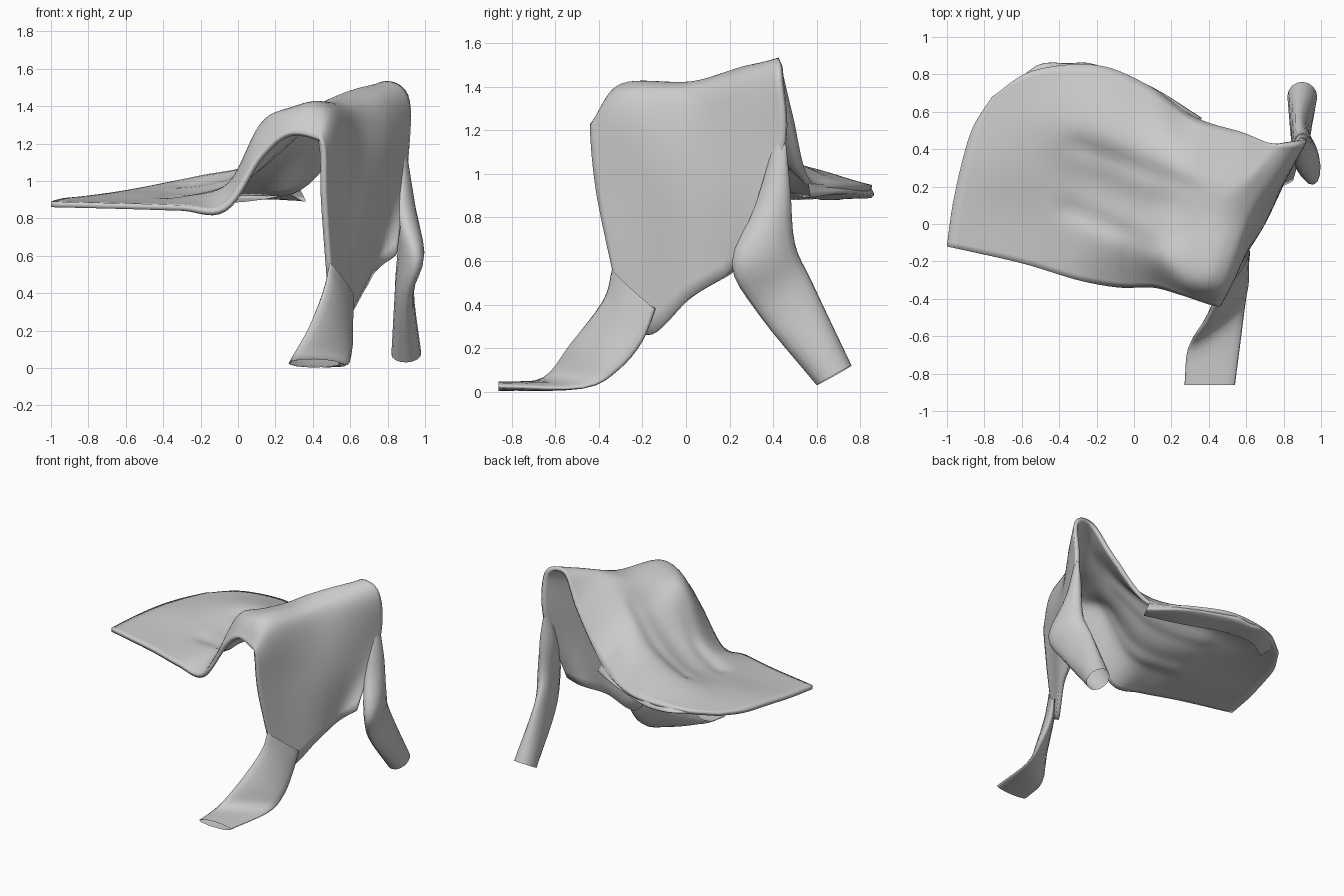
import bpy
from math import cos, sin, pi, exp
from mathutils import Vector
from mathutils.geometry import intersect_point_line

if "Cube" in bpy.data.objects:
    bpy.data.objects.remove(bpy.data.objects["Cube"])


def spline(pts, n):
    """Sample a Catmull-Rom curve through pts with n steps per span."""
    p = [Vector(q) for q in pts]
    p = [2 * p[0] - p[1]] + p + [2 * p[-1] - p[-2]]
    out = []
    for i in range(1, len(p) - 2):
        a, b, c, d = p[i - 1:i + 3]
        for k in range(n):
            t = k / n
            out.append(0.5 * (2 * b + (c - a) * t + (2 * a - 5 * b + 4 * c - d) * t**2
                              + (3 * b - a - 3 * c + d) * t**3))
    return out + [p[-2]]


def surface(name, grid, closed=False):
    """Skin a grid of points with smooth quads."""
    rows, cols = len(grid), len(grid[0])
    faces = []
    for i in range(rows - 1):
        for j in range(cols if closed else cols - 1):
            k = (j + 1) % cols
            faces.append((i * cols + j, (i + 1) * cols + j, (i + 1) * cols + k, i * cols + k))
    me = bpy.data.meshes.new(name)
    me.from_pydata([v for r in grid for v in r], [], faces)
    ob = bpy.data.objects.new(name, me)
    bpy.context.collection.objects.link(ob)
    for f in me.polygons:
        f.use_smooth = True
    return ob


def sleeve(name, sections):
    """Flattened tube; each section is edge, opposite edge, half thickness."""
    P = spline([s[0] for s in sections], 4)
    Q = spline([s[1] for s in sections], 4)
    T = spline([(s[2], 0, 0) for s in sections], 4)
    mid = [(p + q) / 2 for p, q in zip(P, Q)]
    grid = []
    for i, (p, q, t) in enumerate(zip(P, Q, T)):
        along = mid[min(i + 1, len(mid) - 1)] - mid[max(i - 1, 0)]
        half = (q - p) / 2
        thin = along.cross(half).normalized() * t.x
        grid.append([mid[i] + half * cos(2 * pi * k / 16) + thin * sin(2 * pi * k / 16)
                     for k in range(16)])
    return surface(name, grid, True)


def crease(p, a, b, depth, width):
    """Depth of a soft groove in the cloth along the plan line a-b."""
    a, b, q = Vector((*a, 0)), Vector((*b, 0)), Vector((p.x, p.y, 0))
    t = intersect_point_line(q, a, b)[1]
    d = (q - a.lerp(b, min(max(t, 0), 1))).length
    return depth * exp(-(d / width)**2)


# Body cloth: rows from the hem, up to the ridge, then down to the neckline
lying = [
    [(-1, -.12, .89), (-.97, .1, .9), (-.92, .33, .91), (-.86, .52, .91), (-.76, .68, .92)],
    [(-.6, -.21, .88), (-.58, .05, .9), (-.55, .3, .94), (-.55, .55, .96), (-.54, .82, .94)],
    [(-.3, -.3, .87), (-.28, -.05, .92), (-.22, .22, .94), (-.2, .5, 1.03), (-.2, .85, .95)],
    [(-.08, -.34, .86), (-.05, -.1, 1.0), (.02, .12, 1.02), (.08, .38, 1.09), (.08, .74, .95)],
    [(.1, -.34, 1.12), (.12, -.15, 1.31), (.22, .08, 1.22), (.3, .28, 1.25), (.33, .57, .97)],
    [(.25, -.38, 1.25), (.28, -.26, 1.39), (.38, .05, 1.39), (.52, .25, 1.43), (.58, .49, 1.27)],
]
hanging = [
    [(.4, -.43, 1.24), (.43, -.3, 1.41), (.55, .02, 1.42), (.68, .29, 1.5), (.74, .43, 1.52)],
    [(.46, -.44, 1.18), (.53, -.3, 1.3), (.65, .02, 1.32), (.8, .25, 1.4), (.91, .43, 1.46)],
    [(.47, -.41, .9), (.56, -.23, .9), (.7, 0, .92), (.82, .25, 1.0), (.91, .44, 1.1)],
    [(.5, -.32, .47), (.57, -.19, .26), (.68, 0, .42), (.74, .16, .52), (.85, .23, .61)],
]
across = [spline(r, 8) for r in lying + hanging]
columns = [spline(c, 7) for c in zip(*across)]
for col in columns:
    for p in col[:39]:
        p.z -= crease(p, (-.3, .42), (.3, .2), .02, .05)
        p.z -= crease(p, (-.35, .08), (.08, -.1), .02, .05)
body = surface("shirt_body", list(zip(*columns)))
mod = body.modifiers.new("two_layers", 'SOLIDIFY')
mod.thickness = .03
mod.offset = -1

# Lower layer sagging along the back edge of the lying half
fold = [
    [(-.75, .67, .91), (-.68, .68, .9), (-.66, .6, .88)],
    [(-.53, .82, .93), (-.52, .84, .91), (-.5, .7, .88)],
    [(-.35, .84, .94), (-.35, .85, .89), (-.33, .69, .89)],
    [(-.2, .84, .94), (-.2, .84, .9), (-.2, .68, .88)],
    [(.08, .72, .94), (.1, .72, .91), (.05, .57, .89)],
    [(.33, .56, .96), (.36, .56, .89), (.28, .44, .93)],
]
rows = [spline(r, 4) for r in fold]
surface("back_edge_fold", list(zip(*[spline(c, 4) for c in zip(*rows)])))

# Sleeve trailing onto the ground
sleeve("front_sleeve", [
    ((.49, -.34, .56), (.62, -.14, .38), .018),
    ((.46, -.38, .42), (.61, -.2, .23), .035),
    ((.38, -.53, .22), (.61, -.31, .1), .04),
    ((.29, -.66, .06), (.59, -.47, .02), .022),
    ((.27, -.86, .025), (.54, -.86, .025), .022)])

# Sleeve hanging down at the back
sleeve("back_sleeve", [
    ((.88, .42, 1.2), (.9, .46, 1.13), .01),
    ((.87, .32, .86), (.91, .48, .92), .05),
    ((.96, .21, .59), (.89, .5, .68), .065),
    ((.9, .33, .36), (.88, .58, .5), .05),
    ((.9, .6, .03), (.9, .76, .12), .08)])
